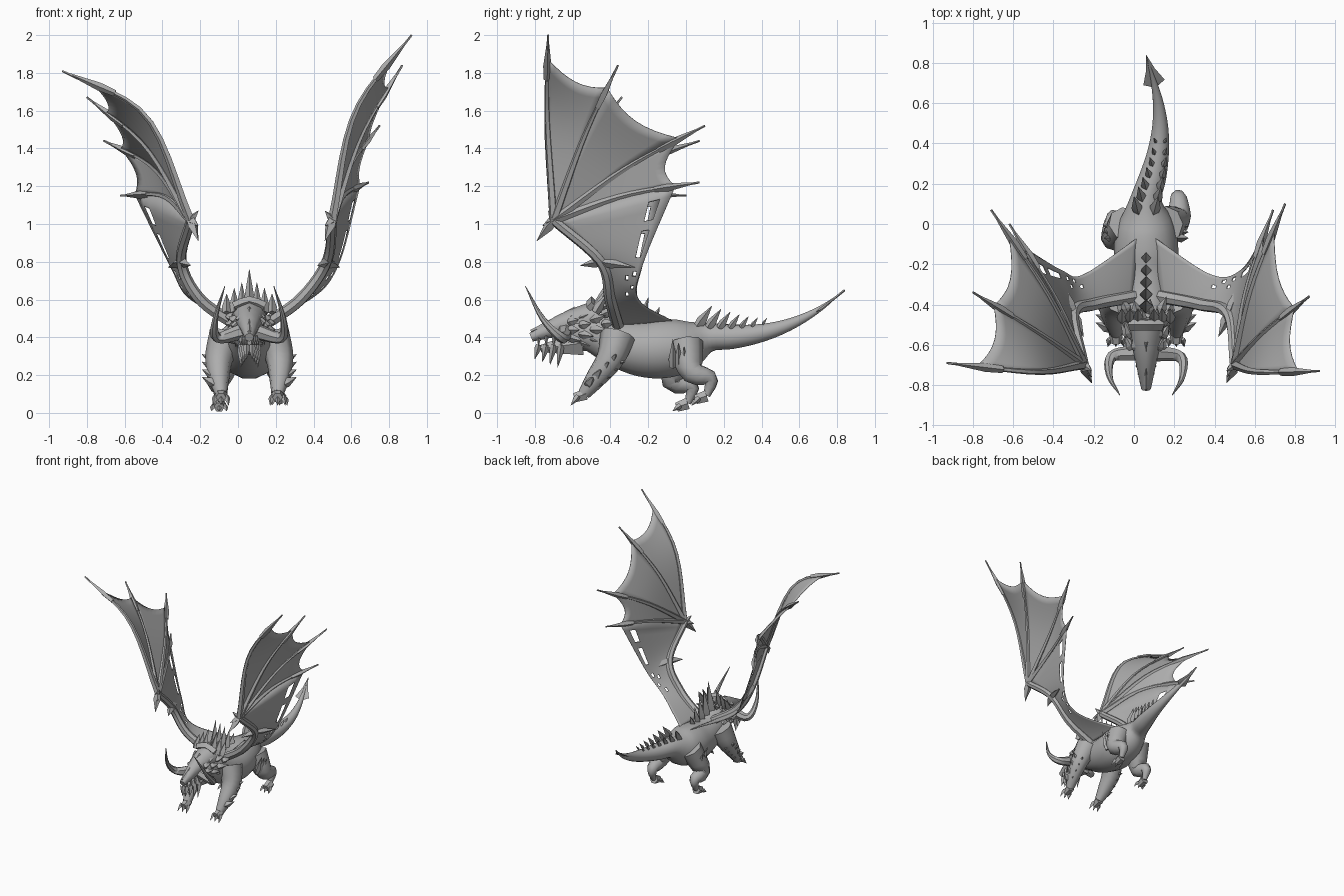
import bpy
import bmesh
import math
import random
from mathutils import Vector

random.seed(4)
CENTRE = .06  # the body's own middle line
GREY = (.42, .42, .42, 1)

if "Cube" in bpy.data.objects:
    bpy.data.objects.remove(bpy.data.objects["Cube"])

stone = bpy.data.materials.new("stone grey")
stone.use_nodes = True
stone.diffuse_color = GREY
stone.node_tree.nodes["Principled BSDF"].inputs["Base Color"].default_value = GREY


def finish(name, bm, angle):
    bmesh.ops.recalc_face_normals(bm, faces=bm.faces)
    mesh = bpy.data.meshes.new(name)
    bm.to_mesh(mesh)
    bm.free()
    mesh.materials.append(stone)
    mesh.shade_smooth()
    mesh.set_sharp_from_angle(angle=math.radians(angle))
    part = bpy.data.objects.new(name, mesh)
    bpy.context.collection.objects.link(part)
    return part


def at(path, t):
    """Point on a smooth curve through the given points, t from 0 to 1."""
    points = [Vector(p) for p in path]
    f = t * (len(points) - 1)
    i = min(int(f), len(points) - 2)
    f -= i
    b, c = points[i], points[i + 1]
    a = points[i - 1] if i else b * 2 - c
    d = points[i + 2] if i + 2 < len(points) else c * 2 - b
    return (b * 2 + (c - a) * f + (a * 2 - b * 5 + c * 4 - d) * f ** 2
            + (b * 3 - a - c * 3 + d) * f ** 3) / 2


def resample(path, count):
    return [at(path, i / (count - 1)) for i in range(count)]


def skin(bm, path, sides):
    """Skin rings along points of x, y, z, width and, if given, height."""
    spine = [Vector(p[:3]) for p in path]
    across = None
    rings = []
    for i, p in enumerate(path):
        ahead = (spine[min(i + 1, len(path) - 1)] - spine[max(i - 1, 0)]).normalized()
        if across is None:
            across = ahead.cross(Vector((0, 0, 1) if abs(ahead.z) < .9 else (0, 1, 0)))
        across = (across - ahead * across.dot(ahead)).normalized()
        up = across.cross(ahead)
        ring = []
        for k in range(sides):
            a = math.tau * k / sides
            ring.append(bm.verts.new(spine[i] + across * math.cos(a) * max(p[3], .001)
                                     + up * math.sin(a) * max(p[-1], .001)))
        rings.append(ring)
    for r, q in zip(rings, rings[1:]):
        for k in range(sides):
            n = (k + 1) % sides
            bm.faces.new((r[k], r[n], q[n], q[k]))
    bm.faces.new(rings[0])
    bm.faces.new(rings[-1])


def loft(name, path, sides, angle=35):
    bm = bmesh.new()
    skin(bm, path, sides)
    return finish(name, bm, angle)


def limb(name, points, start, end, sides=8, count=12):
    """Smooth tube through the points, its radius running from start to end."""
    rings = [(*p, start + (end - start) * i / (count - 1))
             for i, p in enumerate(resample(points, count))]
    return loft(name, rings, sides, 50)


def spikes(name, items):
    """Many spikes of base, tip and radius joined in one part."""
    bm = bmesh.new()
    for base, tip, r in items:
        base, tip = Vector(base), Vector(tip)
        skin(bm, [(*base, r * .8), (*base.lerp(tip, .3), r), (*tip, 0)], 4)
    return finish(name, bm, 20)


def sheet(name, rows, is_hole=lambda i, j: False):
    bm = bmesh.new()
    grid = [[bm.verts.new(p) for p in row] for row in rows]
    torn = []
    for i in range(len(grid) - 1):
        for j in range(len(grid[0]) - 1):
            face = bm.faces.new((grid[i][j], grid[i + 1][j], grid[i + 1][j + 1], grid[i][j + 1]))
            if is_hole(i, j):
                torn.append(face)
    if torn:
        bmesh.ops.inset_region(bm, faces=torn, thickness=.004)
        bmesh.ops.delete(bm, geom=torn, context="FACES")
    membrane = finish(name, bm, 60)
    thickness = membrane.modifiers.new("thickness", "SOLIDIFY")
    thickness.thickness = .004
    thickness.offset = 0


def tail(t):
    """Centre and radius of the tail from hip to tip."""
    return Vector((CENTRE + .07 * math.sin(math.pi * t), .12 + .72 * t,
                   .4 + .25 * t ** 2.5, .08 * (1 - t)))


# Body and tail in one skin
trunk = [(.43, .08), (.42, .11), (.37, .13), (.34, .15), (.34, .16), (.36, .14)]
rings = [(CENTRE, .12 * i - .6, z, r) for i, (z, r) in enumerate(trunk)]
rings += [tail(i / 6) for i in range(7)]
loft("body", resample(rings, 49), 14, 50)

# Flat arrow blade on the tail
blade = []
for t, width in ((.78, .01), (.81, .055), (.9, .022), (1, 0)):
    blade.append((*tail(t)[:3], width, .006))
loft("tail_blade", blade, 4)

# Paired tail spines and the row along the back
spines = []
for i in range(7):
    x, y, z, r = tail(i * .08)
    height = .11 - i * .013
    for s in (-1, 1):
        base = Vector((x + s * r / 2, y - .06, z + r * .7))
        spines.append((base, base + Vector((s * r / 4, height * .7, height)), height / 4))
for i in range(5):
    y = -.18 - i * .06
    spines.append(((CENTRE, y, .47), (CENTRE, y + .04, .56 + i * .05), .024 + i * .003))
spikes("back_spines", spines)

# Head: skull, jaw, nose ridge and brow
limb("skull", [(CENTRE, -.46, .5), (CENTRE, -.64, .47), (CENTRE, -.82, .4)], .1, .024, count=6)
limb("lower_jaw", [(CENTRE, -.55, .37), (CENTRE, -.77, .34)], .075, .022, 6, 4)
limb("nose_ridge", [(CENTRE, -.58, .54), (CENTRE, -.82, .43)], .025, .01, 4, 3)
limb("brow_plate", [(CENTRE - .08, -.5, .56), (CENTRE, -.5, .59), (CENTRE + .08, -.5, .56)],
     .028, .028, 4, 5)

# Mane fanning back from the head, crown and beard
mane = []
for row in range(4):
    y = -.62 + row * .06
    reach = .07 + row * .012
    for k in range(11):
        a = math.tau * (k + row / 2) / 11
        length = random.uniform(.04, .07)
        out = Vector((math.cos(a), 0, math.sin(a)))
        base = Vector((CENTRE, y, .44)) + out * reach
        mane.append((base, base + out * length * .7 + Vector((0, length * 1.2, 0)), .025))
for s in (-1, 1):
    for i in range(3):
        x = CENTRE + s * (.04 + i * .04)
        mane.append(((x, -.48, .53), (x, -.42, .69 - i * .03), .026))
    for i in range(4):
        x, y = CENTRE + s * (.045 - i * .01), -.66 - i * .04
        mane.append(((x, y, .36), (x, y - .02, .24 + i * .015), .018))
        mane.append(((x, y, .41), (x, y, .35), .01))
spikes("mane_spikes", mane)


def paw(name, ankle, floor):
    """Foot with three hooked claws ahead of the ankle."""
    ankle = Vector(ankle)
    limb(name, [ankle, ankle + Vector((0, -.06, -.02))], .036, .028, 6, 3)
    spikes(name + "_claws", [
        (ankle + Vector((d * .03, -.04, -.01)), ankle + Vector((d * .04, -.08, floor - ankle.z)), .016)
        for d in (-1, 0, 1)])


# Horns and legs on both sides; the left hind leg trails further back
for side, s, trail in (("left", 1, .1), ("right", -1, 0)):
    def place(out, y, z):
        return (CENTRE + s * out, y, z)

    limb(side + "_horn", [place(.04, -.64, .43), place(.17, -.66, .4),
                          place(.18, -.76, .5), place(.13, -.85, .67)], .042, .002, 7, 16)
    limb(side + "_front_leg", [place(.12, -.36, .41), place(.16, -.4, .29),
                               place(.16, -.48, .18), place(.15, -.54, .1)], .095, .034)
    paw(side + "_front_paw", place(.15, -.53, .1), .04)

    low = [place(.16, y + trail, z + trail * .4) for y, z in ((-.07, .18), (.03, .14), (.01, .05))]
    limb(side + "_hind_leg", [place(.1, 0, .37)] + low, .09, .018)
    paw(side + "_hind_paw", low[-1], .01 + trail * .3)

    scales = []
    for i in range(4):
        y, z = -.4 - i * .04, .27 - i * .04
        scales.append((place(.18, y, z), place(.25, y + .03, z + .04), .026))
        scales.append((place(.16, y, z), place(.2, y + .08, z), .024))
    for i in range(3):
        y = -.07 + i * .03
        scales.append((place(.16, y, .24), place(.21, y, .39 - i * .02), .022))
    spikes(side + "_leg_scales", scales)


def wing(side, s, arm_x, tips, bow):
    # Arm from wrist to shoulder
    depth_height = ((-.7, 1.02), (-.45, .8), (-.4, .6), (-.36, .46))
    arm = [Vector((x, y, z)) for x, (y, z) in zip(arm_x, depth_height)]
    wrist, elbow = arm[0], arm[1]
    limb(side + "_wing_arm", arm, .026, .034, 7, 20)

    # Elbow spur and hooked thumb claws
    hooks = [(elbow, elbow + Vector((-s * .05, -.11, -.02)), .026),
             (elbow, elbow + Vector((s * .07, .18, -.03)), .026)]
    for i in range(3):
        hooks.append((wrist, wrist + Vector((-s * .04, -.09 + i * .03, -.11 + i * .08)), .028 - i * .004))

    # Finger bones, each ending in a bare claw
    paths = []
    for i, tip in enumerate(tips):
        tip = Vector(tip)
        path = [wrist, wrist.lerp(tip, .5) + Vector(bow) * (.4 if i else 1), tip]
        limb(side + "_finger_" + "abcd"[i], path, .024, .006, 5)
        hooks.append((at(path, .7), tip, .022))
        paths.append(path)
    spikes(side + "_wing_claws", hooks)

    # Skin between the fingers with scalloped outer edges
    for i in range(3):
        rows = []
        for u in (k / 8 for k in range(9)):
            end = .84 - (.24 + i * .05) * u * (1 - u)
            rows.append([at(paths[i], end * k / 12).lerp(at(paths[i + 1], end * k / 12), u)
                         for k in range(13)])
        sheet(side + "_finger_skin_" + "abc"[i], rows)

    # Torn skin from the last finger and the arm back to the body
    rear = [at(paths[-1], .84), elbow + Vector((s * .06, .22, -.02)),
            arm[2] + Vector((s * .05, .15, 0)), Vector((CENTRE + s * .03, -.06, .48))]
    rows = [[p.lerp(q, k / 10) for k in range(11)]
            for p, q in zip(resample(arm, 25), resample(rear, 25))]
    rows[0] = [at(paths[-1], .84 * k / 10) for k in range(11)]
    sheet(side + "_inner_skin", rows,
          lambda i, j: j == 8 and i in (1, 2, 4, 5, 6, 9, 12) or j == 6 and i in (10, 14))


wing("left", 1, (.5, .47, .33, .13),
     [(.92, -.73, 2), (.87, -.36, 1.84), (.75, .1, 1.52), (.69, .07, 1.22)], (-.09, -.02, .08))
wing("right", -1, (-.25, -.3, -.2, 0),
     [(-.93, -.69, 1.81), (-.8, -.34, 1.67), (-.71, .07, 1.44), (-.62, 0, 1.15)], (.1, -.04, .16))
